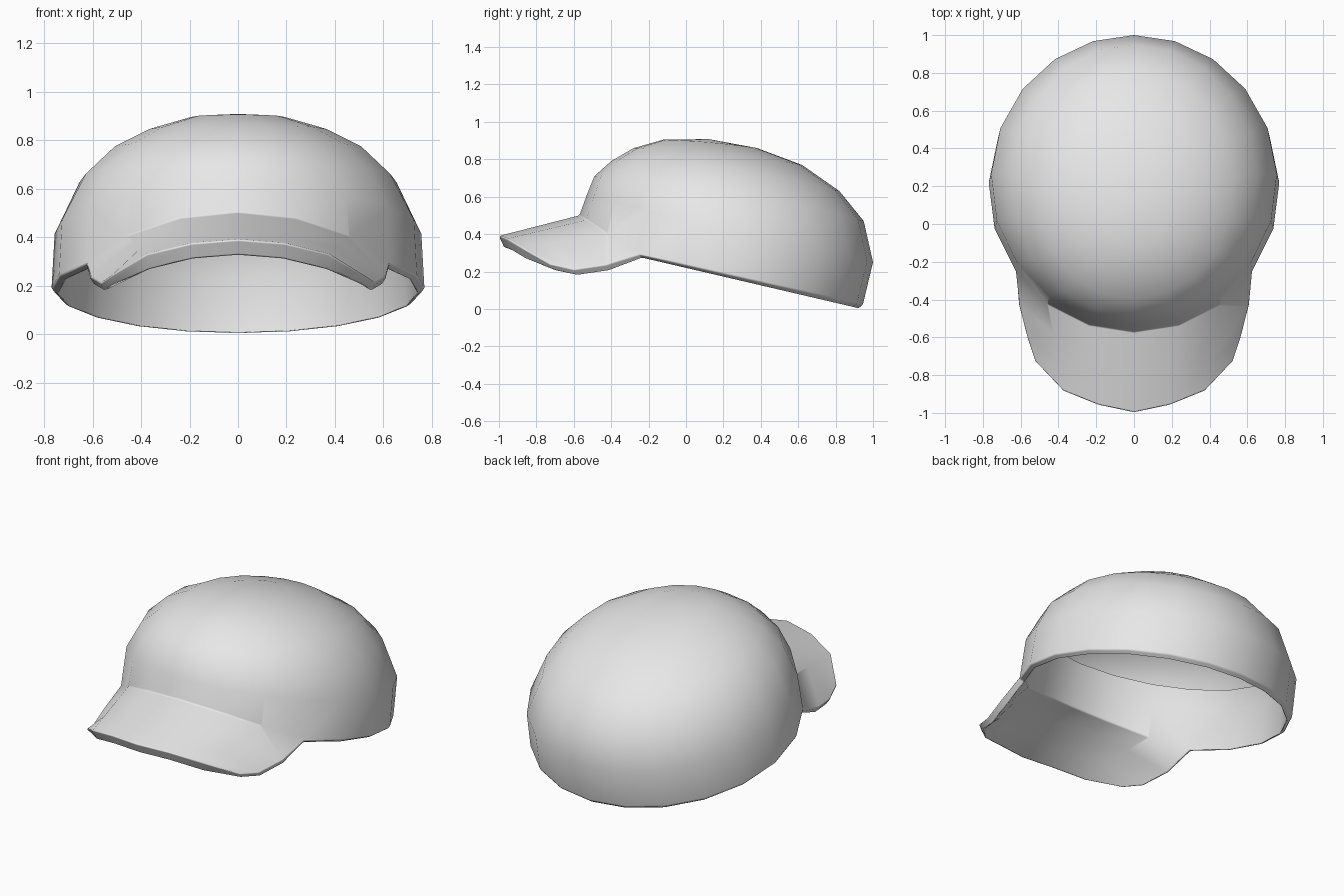
import bpy
import bmesh
import math
from mathutils import Vector

if "Cube" in bpy.data.objects:
    bpy.data.objects.remove(bpy.data.objects["Cube"], do_unlink=True)

SEGMENTS = 20
BRIM_SPAN = 3          # brim columns on each side of the middle
BRIM_ROWS = 3
CLOTH = 0.03

grey = bpy.data.materials.new("light_grey_cloth")
grey.use_nodes = True
grey.diffuse_color = (0.8, 0.8, 0.8, 1)
grey.node_tree.nodes["Principled BSDF"].inputs["Base Color"].default_value = (0.8, 0.8, 0.8, 1)


def rim_height(y):
    """Bottom edge: gentle slope at the back, steep rise under the forehead."""
    return 0.29 - (0.226 if y > -0.25 else 0.656) * (y + 0.25)


def ring(bm, front, back, width, side_z=None):
    """Tilted ellipse through a front point, a back point and two side points."""
    verts = []
    cy, ry = (front[0] + back[0]) / 2, (back[0] - front[0]) / 2
    mid_z = (front[1] + back[1]) / 2
    for j in range(SEGMENTS):
        a = math.tau * j / SEGMENTS
        a += 0.08 * math.sin(a) * (1 - math.cos(a)) / 2    # columns drift backwards
        c = math.cos(a)
        y = cy - ry * c
        if side_z is None:
            z = rim_height(y)
        else:
            z = mid_z + (front[1] - mid_z) * c + (side_z - mid_z) * (1 - c * c)
        verts.append(bm.verts.new((width * math.sin(a), y, z)))
    return verts


def strip(bm, low, high, closed):
    n = len(low)
    for j in range(n if closed else n - 1):
        k = (j + 1) % n
        bm.faces.new((low[j], low[k], high[k], high[j]))


def inset(co, drop):
    """Point moved towards the middle of the head and lowered."""
    inward = Vector((-co.x, 0.18 - co.y, 0)).normalized() * CLOTH
    return co + inward - Vector((0, 0, drop))


bm = bmesh.new()

# Crown: rings from the rim up to the apex
rim = ring(bm, (-0.57, 0.50), (0.945, 0.02), 0.77)
rings = [rim] + [ring(bm, *spec) for spec in (
    ((-0.53, 0.61), (1.0, 0.25), 0.757, 0.42),
    ((-0.49, 0.71), (0.95, 0.47), 0.655, 0.63),
    ((-0.40, 0.79), (0.82, 0.63), 0.53, 0.755),
    ((-0.28, 0.86), (0.62, 0.77), 0.38, 0.835),
    ((-0.12, 0.905), (0.38, 0.86), 0.20, 0.89),
)]
for low, high in zip(rings, rings[1:]):
    strip(bm, low, high, True)
apex = bm.verts.new((0, 0.12, 0.908))
for j in range(SEGMENTS):
    bm.faces.new((rings[-1][j], rings[-1][(j + 1) % SEGMENTS], apex))

# Brim: drooping rows that grow out of the front of the rim
edge = [(0, -1.0, 0.39), (0.19, -0.96, 0.375), (0.375, -0.885, 0.33), (0.525, -0.73, 0.24)]
side = [(0.612, -0.43, 0.235), (0.568, -0.60, 0.21), edge[3]]
columns = range(-BRIM_SPAN, BRIM_SPAN + 1)
inner_edge = [rim[j] for j in columns]
previous, brim = inner_edge, []
for row in range(1, BRIM_ROWS + 1):
    current = []
    for j, start in zip(columns, inner_edge):
        tip = Vector(side[row - 1] if abs(j) == BRIM_SPAN else edge[abs(j)])
        tip.x *= 1 if j > 0 else -1
        p = tip if abs(j) == BRIM_SPAN else start.co.lerp(tip, row / BRIM_ROWS)
        current.append(bm.verts.new(p))
    strip(bm, current, previous, False)
    previous = current
    brim += current

# Lining: underside of the brim and the lower half of the inner band
lining = {}
for v in rim + brim:
    drop = 0.065 if v.co.y < -0.8 else 0.033 if v.co.y < -0.3 else 0.02
    lining[v] = bm.verts.new(inset(v.co, drop))
for v in rings[1]:
    lining[v] = bm.verts.new(inset(v.co, 0.01))
border = [e.link_loops[0] for e in bm.edges if e.is_boundary]
covered = [f for f in bm.faces if all(v in lining for v in f.verts)]
for f in covered:
    bm.faces.new([lining[v] for v in reversed(f.verts)])

# Upper half of the inner band, ending in an open edge inside the crown
band_top = ring(bm, (-0.46, 0.71), (0.95, 0.35), 0.69, 0.51)
strip(bm, band_top, [lining[v] for v in rings[1]], True)

# Lip: joins the outer cloth to the lining all along the border
for loop in border:
    a, b = loop.vert, loop.link_loop_next.vert
    bm.faces.new((b, a, lining[a], lining[b]))

mesh = bpy.data.meshes.new("crown_and_brim")
bm.to_mesh(mesh)
bm.free()
mesh.materials.append(grey)
for poly in mesh.polygons:
    poly.use_smooth = True
cap = bpy.data.objects.new("crown_and_brim", mesh)
bpy.context.collection.objects.link(cap)

# Softly rounded brim seam and lip
bevel = cap.modifiers.new("soft_edges", "BEVEL")
bevel.width = 0.008
bevel.segments = 1
bevel.limit_method = "ANGLE"
bevel.angle_limit = math.radians(38)
bevel.harden_normals = True
